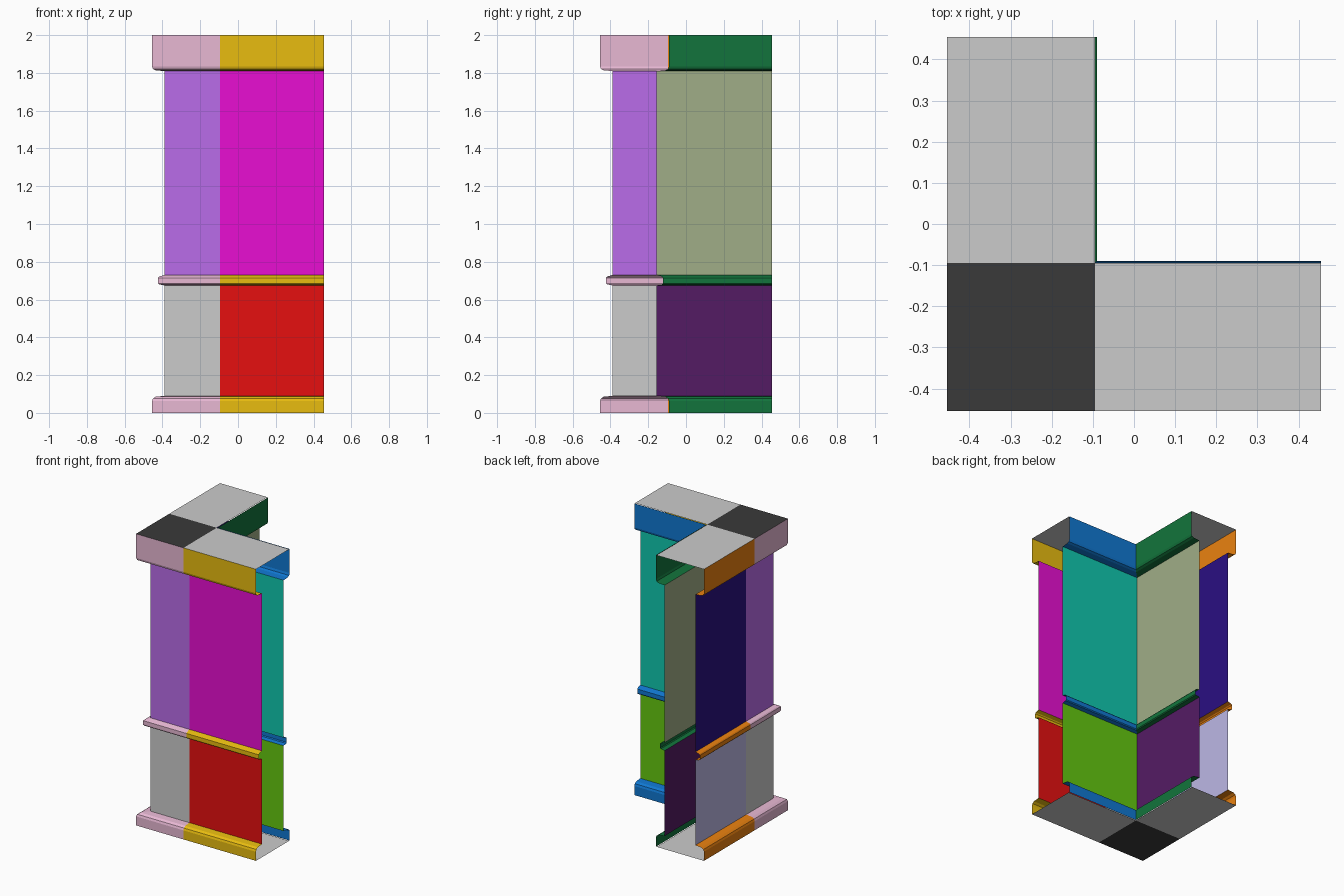
import bpy

if "Cube" in bpy.data.objects:
    bpy.data.objects.remove(bpy.data.objects["Cube"])

OUT, IN, END, SPLIT = -0.39, -0.155, 0.455, -0.095   # wall faces, open ends, corner block edge
EDGE = -0.455                                        # outermost trim line


def material(name, rgb):
    m = bpy.data.materials.new(name)
    lin = [((c / 255 + 0.055) / 1.055) ** 2.4 if c > 10 else c / 255 / 12.92 for c in rgb]
    m.diffuse_color = (*lin, 1)
    m.use_nodes = True
    m.node_tree.nodes["Principled BSDF"].inputs["Base Color"].default_value = m.diffuse_color
    return m


def mesh_object(name, verts, faces, mat=None):
    me = bpy.data.meshes.new(name)
    me.from_pydata(verts, [], faces)
    ob = bpy.data.objects.new(name, me)
    bpy.context.collection.objects.link(ob)
    if mat:
        me.materials.append(mat)
    return ob


def sweep(name, stations, profile, mat):
    """Sweep an (offset, z) profile along plan stations (x, y, offset_x, offset_y)."""
    n = len(profile)
    verts = [(x + ox * d, y + oy * d, z) for x, y, ox, oy in stations for d, z in profile]
    faces = [(i * n + j, (i + 1) * n + j, (i + 1) * n + j + 1, i * n + j + 1)
             for i in range(len(stations) - 1) for j in range(n - 1)]
    return mesh_object(name, verts, faces, mat)


# Trim profiles, bottom to top
BASE = [(0.065, 0), (0.065, 0.062), (0.06, 0.076), (0.045, 0.086), (0, 0.09)]
RAIL = [(0, 0.675), (0.028, 0.68), (0.033, 0.686), (0.033, 0.715), (0.027, 0.722), (0, 0.73)]
CORNICE = [(0, 1.81), (0.045, 1.813), (0.06, 1.82), (0.065, 1.835), (0.065, 2)]
LOWER = [(0, 0.09), (0, 0.675)]
UPPER = [(0, 0.73), (0, 1.81)]

# Each wall run: plan stations, then trim, lower panel and upper panel colours
RUNS = {
    "corner": ([(OUT, SPLIT, -1, 0), (OUT, OUT, -1, -1), (SPLIT, OUT, 0, -1)],
               (232, 184, 212), None, (186, 108, 234)),
    "front_outer": ([(SPLIT, OUT, 0, -1), (END, OUT, 0, -1)],
                    (232, 188, 16), (230, 16, 16), (232, 14, 210)),
    "left_outer": ([(OUT, END, -1, 0), (OUT, SPLIT, -1, 0)],
                   (235, 130, 16), (188, 184, 230), (42, 15, 130)),
    "front_inner": ([(END, IN, 0, 1), (IN, IN, 1, 1)],
                    (16, 120, 210), (100, 200, 16), (16, 200, 175)),
    "left_inner": ([(IN, IN, 1, 1), (IN, END, 1, 0)],
                   (18, 116, 60), (84, 27, 100), (160, 174, 135)),
}

for run, (stations, trim, low, up) in RUNS.items():
    trim_mat = material(run + "_trim", trim)
    for part, profile in (("base", BASE), ("rail", RAIL), ("cornice", CORNICE)):
        sweep(f"{run}_{part}", stations, profile, trim_mat)
    sweep(run + "_lower_panel", stations, LOWER, material(run + "_lower", low) if low else None)
    sweep(run + "_upper_panel", stations, UPPER, material(run + "_upper", up))

# Top and bottom caps: dark corner square plus two grey wings
dark = material("dark_cap", (58, 58, 58))
CAPS = {
    "corner": (EDGE, EDGE, SPLIT, SPLIT, dark),
    "front_wing": (SPLIT, EDGE, END, SPLIT, None),
    "left_wing": (EDGE, SPLIT, SPLIT, END, None),
}
for name, (x0, y0, x1, y1, mat) in CAPS.items():
    for level, z, face in (("top", 2, (0, 1, 2, 3)), ("bottom", 0, (3, 2, 1, 0))):
        mesh_object(f"{name}_{level}_cap",
                    [(x0, y0, z), (x1, y0, z), (x1, y1, z), (x0, y1, z)], [face], mat)
